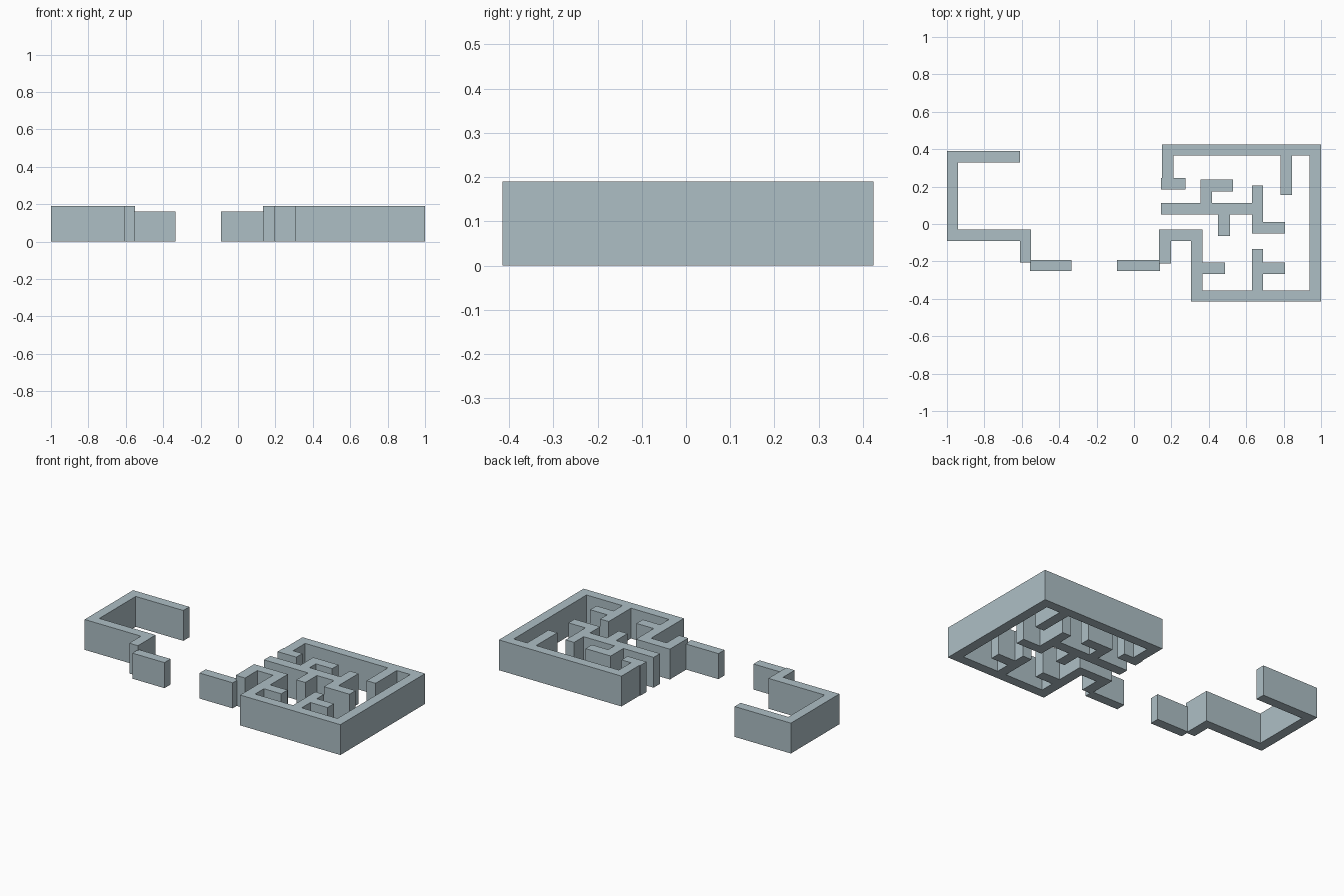
import bpy, bmesh

HIGH, LOW = 0.19, 0.16

wall_grey = bpy.data.materials.new("blue_grey_wall")
wall_grey.diffuse_color = (0.42, 0.52, 0.56, 1)


def wall(name, outline, height=HIGH):
    """Extrude a counter-clockwise floor plan outline up from the ground."""
    bm = bmesh.new()
    base = bm.faces.new([bm.verts.new((x, y, 0)) for x, y in outline])
    top = bmesh.ops.extrude_face_region(bm, geom=[base], use_keep_orig=True)["geom"]
    bmesh.ops.translate(bm, vec=(0, 0, height),
                        verts=[g for g in top if isinstance(g, bmesh.types.BMVert)])
    bmesh.ops.recalc_face_normals(bm, faces=bm.faces)
    mesh = bpy.data.meshes.new(name)
    bm.to_mesh(mesh)
    bm.free()
    mesh.materials.append(wall_grey)
    obj = bpy.data.objects.new(name, mesh)
    bpy.context.collection.objects.link(obj)
    return obj


def block(name, x0, x1, y0, y1, height):
    return wall(name, [(x0, y0), (x1, y0), (x1, y1), (x0, y1)], height)


# Left enclosure: open C shape with a leg at its lower right
wall("left_enclosure_wall", [
    (-1, -0.09), (-0.61, -0.09), (-0.61, -0.205), (-0.55, -0.205), (-0.55, -0.03),
    (-0.94, -0.03), (-0.94, 0.33), (-0.61, 0.33), (-0.61, 0.39), (-1, 0.39)])

# Low walls on either side of the central gap
block("left_low_wall", -0.556, -0.333, -0.252, -0.192, LOW)
block("right_low_wall", -0.09, 0.14, -0.252, -0.192, LOW)

# Right enclosure: outer wall with its inward stubs
wall("right_enclosure_wall", [
    (0.305, -0.415), (1, -0.415), (1, 0.424), (0.15, 0.424), (0.15, 0.245),
    (0.145, 0.245), (0.145, 0.185), (0.275, 0.185), (0.275, 0.245), (0.21, 0.245),
    (0.21, 0.365), (0.783, 0.365), (0.783, 0.155), (0.845, 0.155), (0.845, 0.365),
    (0.938, 0.365), (0.938, -0.355), (0.69, -0.355), (0.69, -0.268), (0.808, -0.268),
    (0.808, -0.205), (0.69, -0.205), (0.69, -0.135), (0.63, -0.135), (0.63, -0.355),
    (0.367, -0.355), (0.367, -0.268), (0.487, -0.268), (0.487, -0.205),
    (0.367, -0.205), (0.367, -0.03), (0.133, -0.03), (0.133, -0.212),
    (0.197, -0.212), (0.197, -0.09), (0.305, -0.09)])

# Free-standing partition inside the right enclosure
wall("inner_partition", [
    (0.145, 0.05), (0.45, 0.05), (0.45, -0.065), (0.512, -0.065), (0.512, 0.05),
    (0.63, 0.05), (0.63, -0.05), (0.808, -0.05), (0.808, 0.01), (0.69, 0.01),
    (0.69, 0.207), (0.63, 0.207), (0.63, 0.113), (0.417, 0.113), (0.417, 0.175),
    (0.53, 0.175), (0.53, 0.238), (0.355, 0.238), (0.355, 0.113), (0.145, 0.113)])
